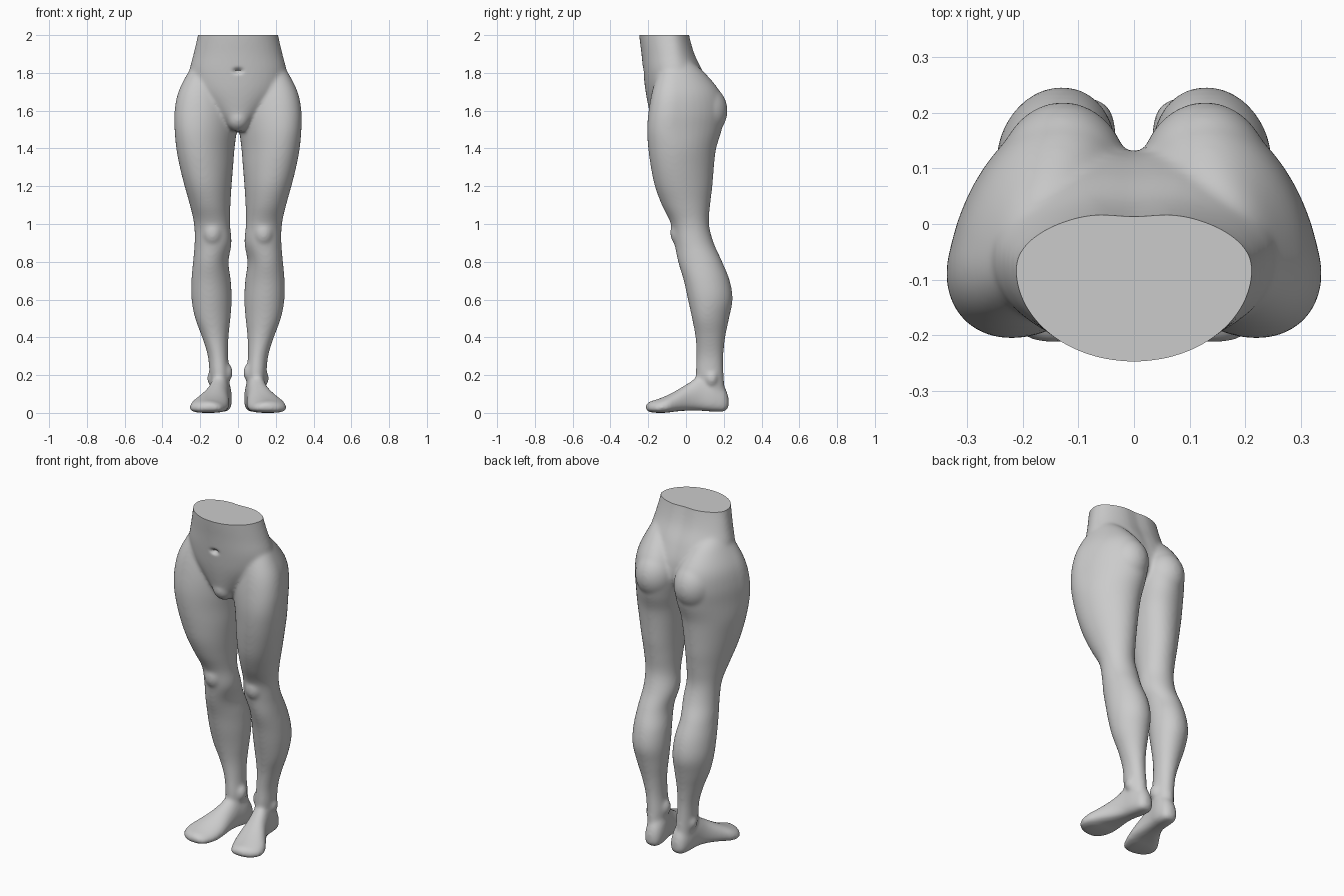
import bpy, bmesh, math
from mathutils import Vector, Matrix

if "Cube" in bpy.data.objects:
    bpy.data.objects.remove(bpy.data.objects["Cube"])

N = 40
bm = bmesh.new()


def spline(rows, steps=5):
    """Catmull-Rom interpolation through rows of section parameters."""
    out = []
    for i in range(len(rows) - 1):
        a, b = rows[max(i - 1, 0)], rows[i]
        c, d = rows[i + 1], rows[min(i + 2, len(rows) - 1)]
        for k in range(steps):
            t = k / steps
            out.append([0.5 * (2 * q + (r - p) * t + (2 * p - 5 * q + 4 * r - s) * t * t
                               + (3 * q - p - 3 * r + s) * t ** 3)
                        for p, q, r, s in zip(a, b, c, d)])
    return out + [list(rows[-1])]


def skin(rings):
    """Closed tube through rings of points."""
    vs = [[bm.verts.new(p) for p in ring] for ring in rings]
    for a, b in zip(vs, vs[1:]):
        for i in range(N):
            j = (i + 1) % N
            bm.faces.new((a[i], a[j], b[j], b[i]))
    bm.faces.new(vs[0][::-1])
    bm.faces.new(vs[-1])


def upright(rows, side=1, groove=0.0):
    """Loft along z; row = z, x0, x1, y0, y1, y of widest point, skew."""
    rings = []
    for z, x0, x1, y0, y1, ym, sk in spline(rows):
        cx, hx = (x0 + x1) / 2, (x1 - x0) / 2
        hx = math.sqrt(max(hx * hx - sk * sk, 1e-6))
        ring = []
        for i in range(N):
            a = 2 * math.pi * i / N
            c, s = math.cos(a), math.sin(a)
            x = cx + hx * c - sk * s
            y = ym + s * ((y1 - ym) if s > 0 else (ym - y0))
            if s > 0:
                y -= groove * math.exp(-(x / 0.05) ** 2)
            ring.append((side * x, y, z))
        rings.append(ring)
    skin(rings)


def foot(rows, side):
    """Loft along y; row = y, x0, x1, z0, z1; flattened underneath."""
    rings = []
    for y, x0, x1, z0, z1 in spline(rows):
        zm = z0 + 0.36 * (z1 - z0)
        ring = []
        for i in range(N):
            a = 2 * math.pi * i / N
            c, s = math.cos(a), math.sin(a)
            if s < 0:
                c, s = math.copysign(abs(c) ** 0.7, c), -abs(s) ** 0.7
            ring.append((side * ((x0 + x1) / 2 + c * (x1 - x0) / 2), y,
                         zm + s * ((z1 - zm) if s > 0 else (zm - z0))))
        rings.append(ring)
    skin(rings)


def blob(c, r, side=1):
    m = Matrix.Translation((side * c[0], c[1], c[2])) @ Matrix.Diagonal((*r, 1))
    bmesh.ops.create_uvsphere(bm, u_segments=32, v_segments=20, radius=1, matrix=m)


# Belly and waist, running past the top so the cut is clean
upright([
    (1.49, -.04, .04, -.15, .03, -.06, 0),
    (1.54, -.085, .085, -.18, .10, -.06, 0),
    (1.60, -.15, .15, -.195, .14, -.05, 0),
    (1.70, -.24, .24, -.214, .135, -.05, 0),
    (1.80, -.258, .258, -.226, .10, -.06, 0),
    (1.90, -.236, .236, -.236, .052, -.07, 0),
    (2.00, -.213, .213, -.248, .024, -.08, 0),
    (2.08, -.200, .200, -.252, .012, -.08, 0)], groove=0.012)
blob((0, -.125, 1.56), (.065, .07, .07))

LEG = [
    (0.10, .050, .140, .07, .205, .14, 0),
    (0.20, .045, .150, .052, .200, .13, 0),
    (0.30, .052, .160, .055, .198, .13, 0),
    (0.40, .050, .190, .050, .208, .13, .005),
    (0.50, .040, .227, .032, .228, .125, .01),
    (0.60, .033, .246, .010, .247, .125, .01),
    (0.70, .038, .247, -.012, .232, .11, .01),
    (0.80, .050, .238, -.042, .192, .08, .005),
    (0.90, .034, .230, -.062, .147, .04, 0),
    (1.00, .042, .233, -.080, .122, .02, 0),
    (1.10, .040, .255, -.128, .128, .00, .01),
    (1.20, .034, .283, -.165, .140, -.02, .02),
    (1.30, .026, .308, -.186, .148, -.03, .03),
    (1.40, .018, .327, -.200, .160, -.03, .04),
    (1.50, .006, .336, -.206, .190, -.04, .05),
    (1.60, .000, .336, -.198, .205, -.04, .05),
    (1.70, .020, .316, -.180, .180, -.04, .04),
    (1.80, .060, .266, -.150, .100, -.05, .02),
    (1.87, .100, .220, -.120, .020, -.05, .00)]

FOOT = [
    (.226, .070, .105, .035, .085),
    (.205, .042, .130, .012, .140),
    (.150, .032, .145, .010, .200),
    (.080, .042, .155, .015, .205),
    (.020, .046, .178, .016, .165),
    (-.05, .045, .222, .012, .122),
    (-.10, .050, .252, .005, .096),
    (-.15, .065, .254, .004, .076),
    (-.19, .085, .222, .008, .064),
    (-.214, .115, .170, .020, .048)]

for side in (1, -1):
    upright(LEG, side)                                       # leg
    foot(FOOT, side)                                         # foot
    blob((.128, .085, 1.60), (.118, .135, .145), side)       # buttock
    blob((.135, -.030, .955), (.055, .054, .075), side)      # kneecap
    blob((.052, .115, .215), (.024, .035, .045), side)       # inner ankle
    blob((.140, .135, .185), (.024, .032, .040), side)       # outer ankle

bmesh.ops.recalc_face_normals(bm, faces=bm.faces)
mesh = bpy.data.meshes.new("hips_and_legs")
bm.to_mesh(mesh)
bm.free()
body = bpy.data.objects.new("hips_and_legs", mesh)
bpy.context.collection.objects.link(body)

# Fuse the parts into one skin and soften the joins
rm = body.modifiers.new("fuse", 'REMESH')
rm.mode = 'VOXEL'
rm.voxel_size = 0.008
sm = body.modifiers.new("soften", 'SMOOTH')
sm.factor = 0.5
sm.iterations = 22
dg = bpy.context.evaluated_depsgraph_get()
fused = bpy.data.meshes.new_from_object(body.evaluated_get(dg))
body.modifiers.clear()

bm = bmesh.new()
bm.from_mesh(fused)
# Navel
for v in bm.verts:
    if v.co.y < -.15:
        d = (v.co.x / .022) ** 2 + ((v.co.z - 1.81) / .013) ** 2
        v.co.y += .022 * math.exp(-d)
# Rest the soles on the ground
low = min(v.co.z for v in bm.verts)
for v in bm.verts:
    v.co.z -= low * max(0, 1 - v.co.z / 0.3)
# Flat cut at the waist
res = bmesh.ops.bisect_plane(bm, geom=bm.verts[:] + bm.edges[:] + bm.faces[:],
                             plane_co=(0, 0, 2), plane_no=(0, 0, 1), clear_outer=True)
rim = [e for e in bm.edges if e.is_boundary]
bmesh.ops.holes_fill(bm, edges=rim, sides=0)
bmesh.ops.recalc_face_normals(bm, faces=bm.faces)
bm.to_mesh(fused)
bm.free()
body.data = fused
fused.name = "hips_and_legs"

bpy.context.view_layer.objects.active = body
body.select_set(True)
bpy.ops.object.shade_smooth_by_angle(angle=math.radians(40))
